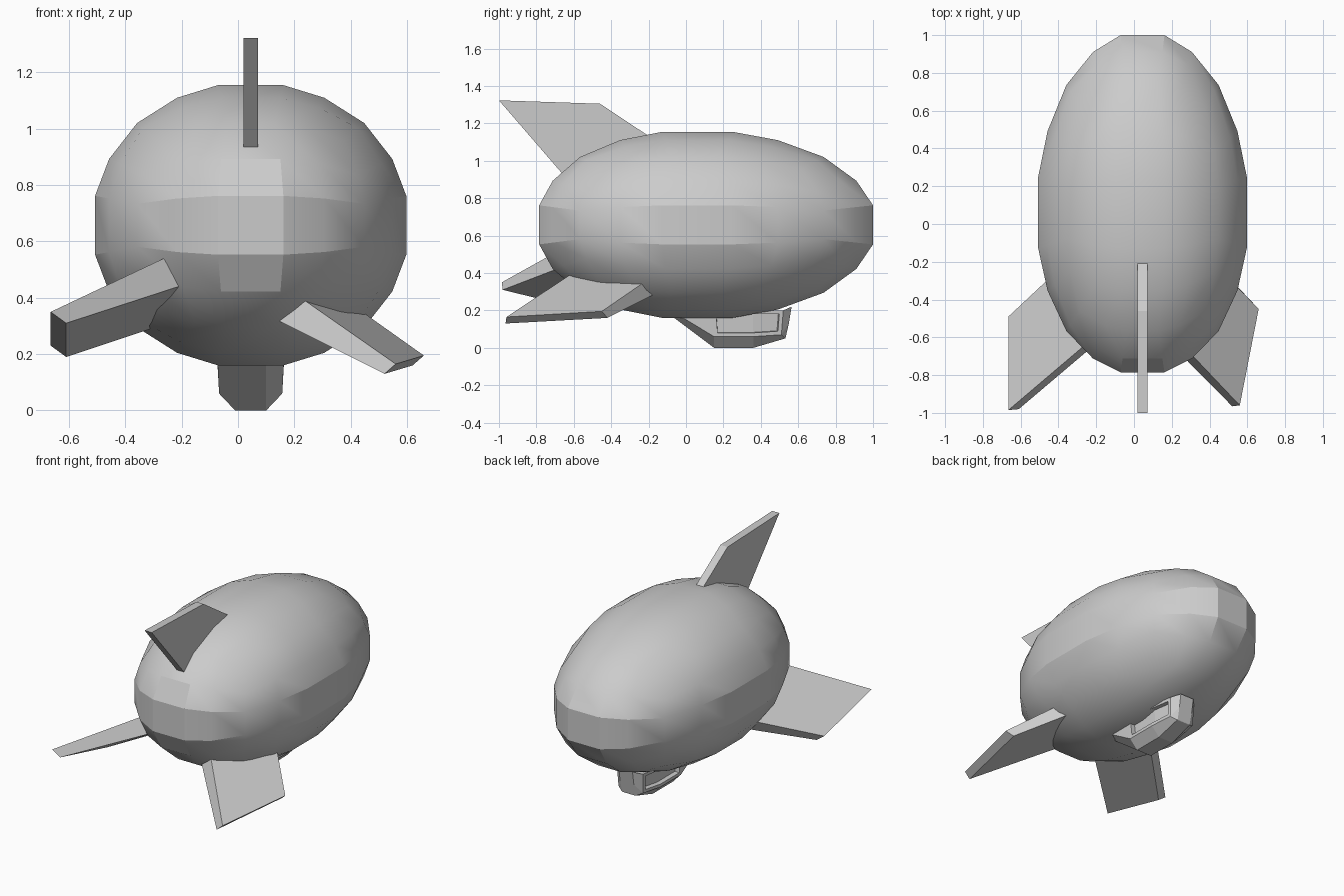
import bpy, bmesh, math
from mathutils import Vector

if "Cube" in bpy.data.objects:
    bpy.data.objects.remove(bpy.data.objects["Cube"])

CX = 0.045  # centre line of the hull


def finish(bm, name, angle):
    bmesh.ops.recalc_face_normals(bm, faces=bm.faces[:])
    me = bpy.data.meshes.new(name)
    bm.to_mesh(me)
    bm.free()
    ob = bpy.data.objects.new(name, me)
    bpy.context.collection.objects.link(ob)
    bpy.ops.object.select_all(action='DESELECT')
    ob.select_set(True)
    bpy.context.view_layer.objects.active = ob
    if angle:
        bpy.ops.object.shade_smooth_by_angle(angle=math.radians(angle))
    return ob


# Gas envelope: 5x5 cube grid rounded to a sphere, then stretched
bm = bmesh.new()
bmesh.ops.create_cube(bm, size=2)
bmesh.ops.subdivide_edges(bm, edges=bm.edges[:], cuts=4, use_grid_fill=True)


def grid_pos(v):
    step = {1: 0.21, 3: 0.52, 5: 1.0}[round(abs(v) * 5)]
    return math.copysign(step, v)


for v in bm.verts:
    v.co = Vector([grid_pos(c) for c in v.co]).normalized()
top = max(v.co.z for v in bm.verts)
for v in bm.verts:
    x, y, z = v.co / top
    y -= 0.055 * (1 - y * y)
    v.co = (CX + 0.5525 * x, 0.1075 + 0.8925 * y, 0.6575 + 0.4975 * z)
finish(bm, "envelope", 20)


# Tail fins: slabs between two quads (trailing tip, leading tip, leading root, trailing root)
def fin(name, side_a, side_b):
    bm = bmesh.new()
    a = [bm.verts.new(p) for p in side_a]
    b = [bm.verts.new(p) for p in side_b]
    bm.faces.new(a)
    bm.faces.new(b[::-1])
    for i in range(4):
        j = (i + 1) % 4
        bm.faces.new((a[i], b[i], b[j], a[j]))
    finish(bm, name, 0)


prof = [(-1.0, 1.323), (-0.46, 1.305), (-0.09, 1.06), (-0.60, 0.86)]
fin("top_fin", [(CX - 0.026, y, z) for y, z in prof],
    [(CX + 0.026, y, z) for y, z in prof])
fin("left_fin",
    [(-.665, -.985, .35), (-.665, -.49, .23), (-.27, -.12, .39), (-.20, -.59, .57)],
    [(-.61, -.98, .31), (-.61, -.49, .19), (-.22, -.12, .32), (-.15, -.59, .46)])
fin("right_fin",
    [(.56, -.96, .165), (.66, -.45, .195), (.35, -.13, .415), (.18, -.56, .43)],
    [(.52, -.965, .13), (.62, -.42, .16), (.32, -.09, .325), (.12, -.56, .33)])

# Gondola: lofted chamfered sections, each (half width, y, z) for top, middle, bottom
sections = [
    [(.120, -.05, .20), (.118, -.04, .175), (.055, -.09, .18)],
    [(.120, .14, .20), (.112, .15, .06), (.055, .15, .0)],
    [(.120, .36, .20), (.112, .36, .06), (.055, .36, .0)],
    [(.095, .52, .20), (.090, .51, .07), (.050, .53, .05)],
    [(.055, .56, .21), (.052, .55, .14), (.050, .535, .06)],
]
sections[4] = [(.050, .565, .22), (.050, .55, .13), (.048, .532, .052)]
bm = bmesh.new()
rows = []
for s in sections:
    pts = [(CX - w, y, z) for w, y, z in s] + [(CX + w, y, z) for w, y, z in s[::-1]]
    rows.append([bm.verts.new(p) for p in pts])
windows = {0: [], 4: []}
for k in range(4):
    for i in range(6):
        j = (i + 1) % 6
        f = bm.faces.new((rows[k][i], rows[k][j], rows[k + 1][j], rows[k + 1][i]))
        if k in (1, 2) and i in windows:
            windows[i].append(f)
bm.faces.new(rows[0])
bm.faces.new(rows[4][::-1])
bmesh.ops.recalc_face_normals(bm, faces=bm.faces[:])
# Recessed side windows
for faces in windows.values():
    bmesh.ops.inset_region(bm, faces=faces, thickness=0.02, use_even_offset=True)
    bmesh.ops.inset_region(bm, faces=faces, thickness=0.001, depth=-0.03)
finish(bm, "gondola", 0)
